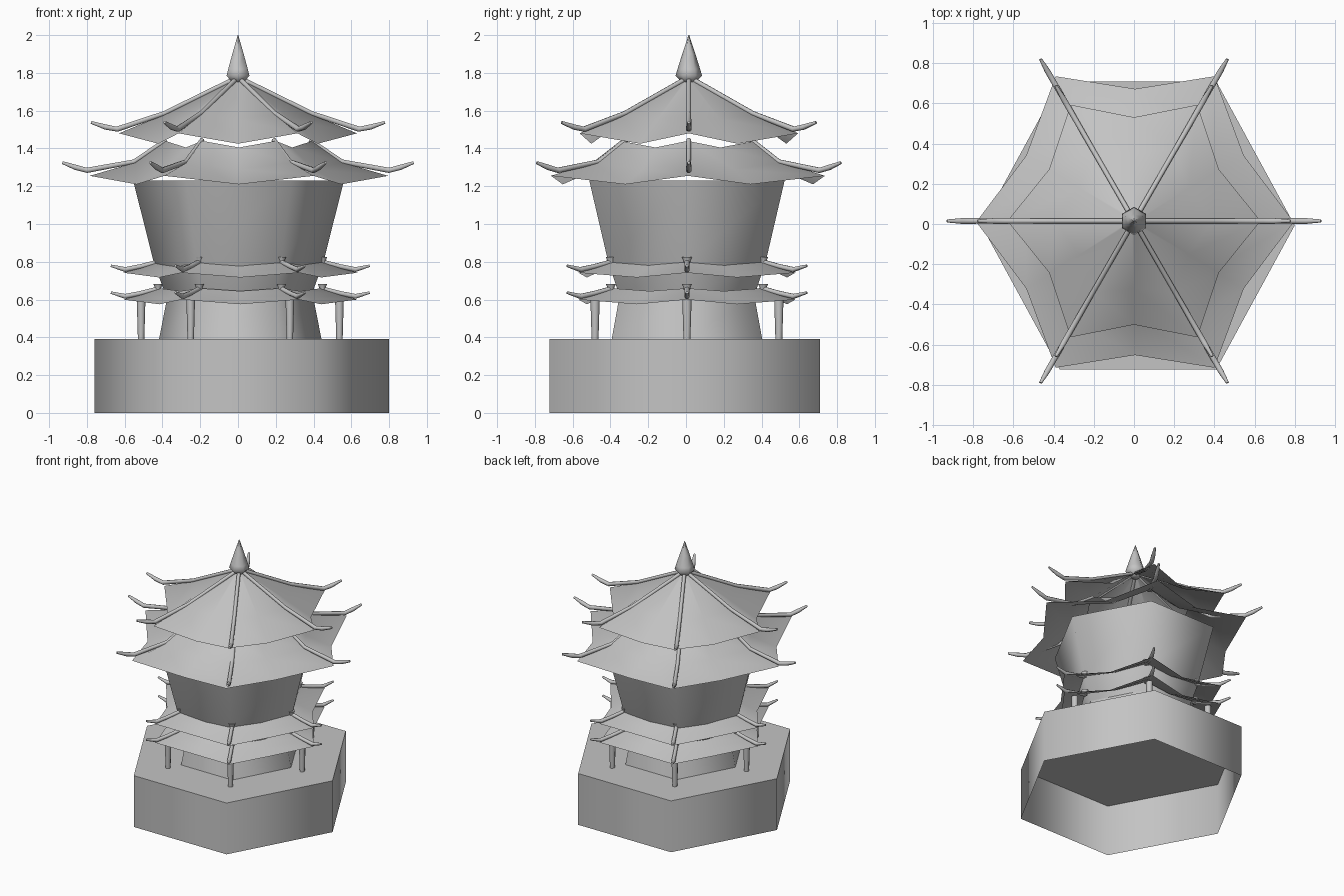
import bpy, bmesh, math
from mathutils import Vector

cube = bpy.data.objects.get("Cube")
if cube:
    bpy.data.objects.remove(cube, do_unlink=True)

stone = bpy.data.materials.new("pale_grey_stone")
stone.use_nodes = True
GREY = (0.55, 0.55, 0.55, 1)
stone.diffuse_color = GREY
stone.node_tree.nodes["Principled BSDF"].inputs["Base Color"].default_value = GREY


def ring(r, z, sides=6, turn=0.0):
    step = math.tau / sides
    return [Vector((r * math.cos(turn + i * step), r * math.sin(turn + i * step), z))
            for i in range(sides)]


def add_loft(bm, rings, bottom=True, top=True):
    """Skin a stack of equal rings, with optional end caps."""
    loops = [[bm.verts.new(p) for p in r] for r in rings]
    n = len(loops[0])
    for a, b in zip(loops, loops[1:]):
        for i in range(n):
            j = (i + 1) % n
            bm.faces.new((a[i], a[j], b[j], b[i]))
    if bottom:
        bm.faces.new(loops[0][::-1])
    if top:
        bm.faces.new(loops[-1])


def finish(name, bm, centre=(0, 0), stretch=1.0, angle=65, flip_up=False):
    bmesh.ops.recalc_face_normals(bm, faces=bm.faces)
    if flip_up and sum(f.normal.z for f in bm.faces) < 0:
        bmesh.ops.reverse_faces(bm, faces=bm.faces)
    for v in bm.verts:
        v.co.x += centre[0]
        v.co.y = v.co.y * stretch + centre[1]
    mesh = bpy.data.meshes.new(name)
    bm.to_mesh(mesh)
    bm.free()
    mesh.materials.append(stone)
    ob = bpy.data.objects.new(name, mesh)
    bpy.context.collection.objects.link(ob)
    bpy.ops.object.select_all(action='DESELECT')
    ob.select_set(True)
    bpy.context.view_layer.objects.active = ob
    bpy.ops.object.shade_smooth_by_angle(angle=math.radians(angle))
    return ob


def turned(name, profile, bottom=True, top=True, sides=6, turn=0.0, **kw):
    bm = bmesh.new()
    add_loft(bm, [ring(r, z, sides, turn) for r, z in profile], bottom, top)
    return finish(name, bm, **kw)


def roof(name, profile, **kw):
    """Six-cornered sheet; each ring is corner radius, corner z, mid radius, mid z."""
    bm = bmesh.new()
    rings = []
    for rc, zc, rm, zm in profile:
        corners, mids = ring(rc, zc), ring(rm, zm, 6, math.pi / 6)
        rings.append([p for pair in zip(corners, mids) for p in pair])
    add_loft(bm, rings, False, False)
    return finish(name, bm, flip_up=True, **kw)


def ridges(name, path, **kw):
    """Six upturned bars; path points are radius, z, bar thickness."""
    bm = bmesh.new()
    pts = [Vector((r, 0, z)) for r, z, _ in path]
    for k in range(6):
        a = k * math.tau / 6
        out, side = Vector((math.cos(a), math.sin(a), 0)), Vector((-math.sin(a), math.cos(a), 0))
        rings = []
        for i, (r, z, t) in enumerate(path):
            d = (pts[min(i + 1, len(pts) - 1)] - pts[max(i - 1, 0)]).normalized()
            up = Vector((0, 0, d.x)) - out * d.z
            c = out * r + Vector((0, 0, z))
            rings.append([c + side * p.x * t + up * p.y * t
                          for p in ring(0.5, 0, 8, math.pi / 8)])
        add_loft(bm, rings)
    return finish(name, bm, **kw)


def posts(name, radius, profile, **kw):
    """Six small turned uprights standing on the corners."""
    bm = bmesh.new()
    for c in ring(radius, 0):
        add_loft(bm, [[p + c for p in ring(r, z, 8)] for r, z in profile])
    return finish(name, bm, **kw)


# Open-bottomed hexagonal platform
turned("platform", [(0.78, 0), (0.78, 0.39)], bottom=False,
       centre=(0.02, -0.007), stretch=1.06)

# Tower walls: tapered ground floor, flared upper floor
tower = dict(centre=(0.012, 0.005), stretch=1.07)
turned("lower_wall", [(0.43, 0.39), (0.385, 0.62)], **tower)
turned("upper_wall", [(0.385, 0.62), (0.45, 0.8), (0.558, 1.23)],
       centre=(0.003, 0.005), stretch=1.07)

# Veranda pillars
posts("veranda_pillars", 0.525, [(0.017, 0.39), (0.023, 0.6)], **tower)

# Two narrow skirt roofs with ridge bars and flared knobs
for label, z in (("lower", 0.575), ("upper", 0.717)):
    roof(label + "_skirt_roof",
         [(0.43, z + 0.085, 0.365, z + 0.07),
          (0.53, z + 0.05, 0.43, z + 0.032),
          (0.62, z + 0.025, 0.495, z)], **tower)
    ridges(label + "_skirt_ridges",
           [(0.42, z + 0.086, 0.026), (0.53, z + 0.058, 0.026),
            (0.61, z + 0.042, 0.028), (0.685, z + 0.062, 0.014)], **tower)
    posts(label + "_skirt_knobs", 0.435,
          [(0.015, z + 0.07), (0.017, z + 0.088), (0.025, z + 0.108)], **tower)

# Broad main roof and its ridge bars
top = dict(centre=(0, 0.015))
roof("main_roof",
     [(0.39, 1.44, 0.325, 1.405), (0.55, 1.325, 0.45, 1.29),
      (0.79, 1.255, 0.625, 1.21)], centre=(0.005, 0.01), stretch=1.06)
ridges("main_roof_ridges",
       [(0.38, 1.445, 0.026), (0.55, 1.33, 0.026), (0.8, 1.284, 0.03),
        (0.86, 1.3, 0.03), (0.93, 1.325, 0.016)], **top)

# Pointed top roof and its ridge bars
roof("top_roof",
     [(0.02, 1.765, 0.017, 1.763), (0.39, 1.58, 0.315, 1.555),
      (0.63, 1.48, 0.487, 1.425)], stretch=1.06, **top)
ridges("top_roof_ridges",
       [(0.02, 1.768, 0.026), (0.39, 1.586, 0.026), (0.64, 1.502, 0.03),
        (0.7, 1.513, 0.03), (0.778, 1.538, 0.016)], **top)

# Pointed finial
turned("finial", [(0.03, 1.745), (0.07, 1.785), (0.06, 1.82), (0.035, 1.9), (0.002, 2.0)],
       turn=math.pi / 6, **top)
